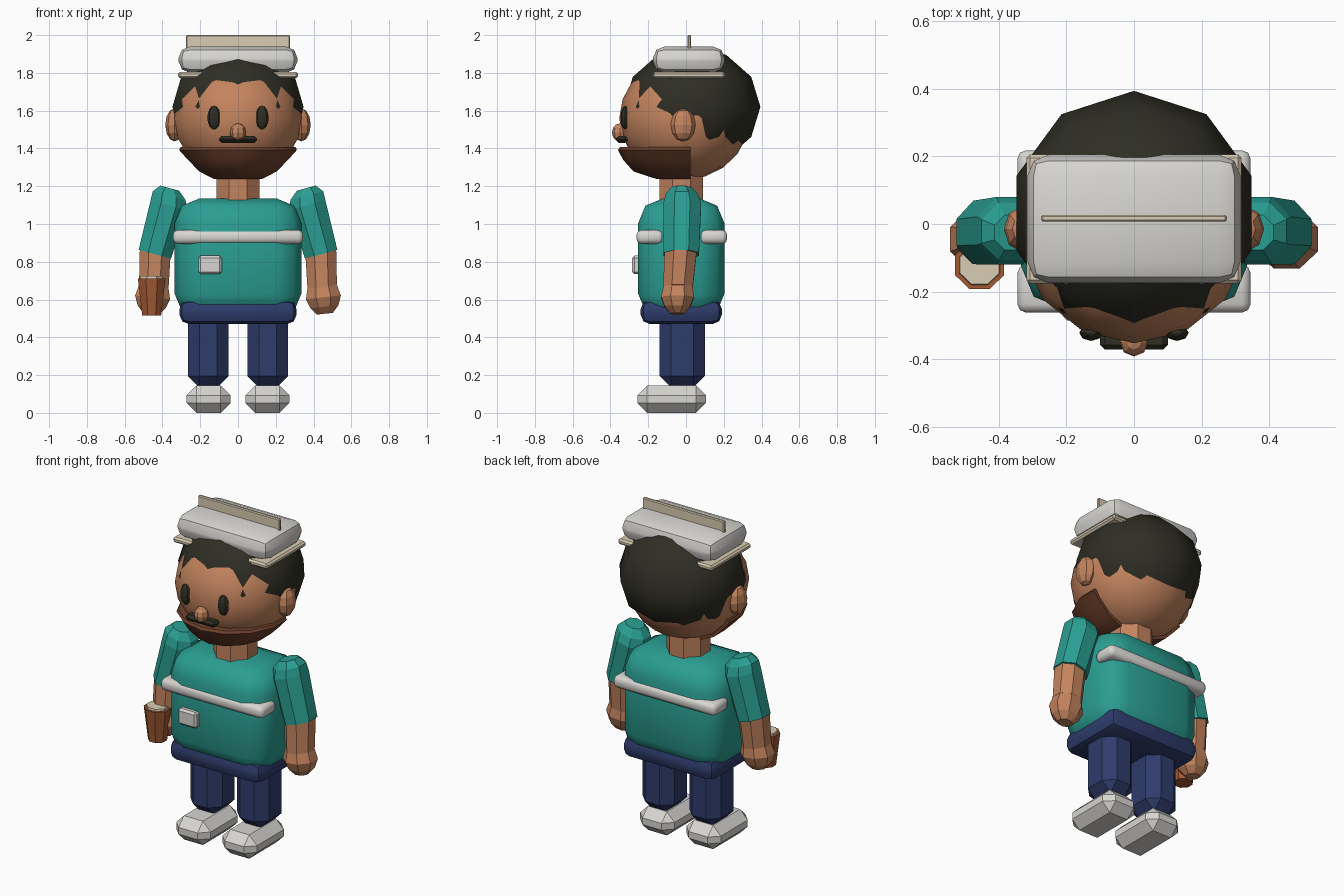
import bpy, bmesh, math

if "Cube" in bpy.data.objects:
    bpy.data.objects.remove(bpy.data.objects["Cube"])


def material(name, r, g, b):
    m = bpy.data.materials.new(name)
    lin = [((c / 255 + 0.055) / 1.055) ** 2.4 for c in (r, g, b)]
    m.diffuse_color = (*lin, 1)
    m.use_nodes = True
    m.node_tree.nodes["Principled BSDF"].inputs["Base Color"].default_value = m.diffuse_color
    return m


SKIN = material("skin", 196, 132, 94)
TEAL = material("teal shirt", 42, 158, 146)
NAVY = material("navy trousers", 46, 60, 108)
WHITE = material("soft white", 216, 214, 210)
TAN = material("cream tan", 217, 204, 178)
HAIR = material("dark hair", 47, 46, 36)
BEARD = material("brown beard", 112, 66, 44)
CUP = material("terracotta", 162, 90, 52)


def finish(name, bm, mat, smooth=None):
    bmesh.ops.remove_doubles(bm, verts=bm.verts, dist=0.0005)
    bmesh.ops.recalc_face_normals(bm, faces=bm.faces)
    me = bpy.data.meshes.new(name)
    bm.to_mesh(me)
    bm.free()
    me.materials.append(mat)
    if smooth:
        me.shade_smooth()
        me.set_sharp_from_angle(angle=math.radians(smooth))
    ob = bpy.data.objects.new(name, me)
    bpy.context.collection.objects.link(ob)
    return ob


def box(name, x, y, z, mat, bevel=0.0, segments=1, smooth=None):
    """Bevelled box from (min, max) ranges."""
    bm = bmesh.new()
    bmesh.ops.create_cube(bm, size=1)
    for v in bm.verts:
        v.co = [(a + b) / 2 + c * (b - a) for c, (a, b) in zip(v.co, (x, y, z))]
    if bevel:
        bmesh.ops.bevel(bm, geom=bm.edges[:], offset=bevel, segments=segments,
                        profile=0.5, affect='EDGES', clamp_overlap=True)
    return finish(name, bm, mat, smooth)


def loft(name, rings, sides, mat, flat=True, tilt=0.0, side=1, smooth=None, cut_y=None):
    """Skin over rings (x, y, z, rx, ry); flat puts a face, not a corner, in front."""
    bm = bmesh.new()
    t = math.radians(tilt)
    k = 1 / math.cos(math.pi / sides) if flat else 1
    loops = []
    for cx, cy, cz, rx, ry in rings:
        loop = []
        for i in range(sides):
            a = 2 * math.pi * (i + (0.5 if flat else 0)) / sides
            dx, dy = rx * k * math.sin(a), -ry * k * math.cos(a)
            loop.append(bm.verts.new((side * (cx + dx * math.cos(t)), cy + dy,
                                      cz + dx * math.sin(t))))
        loops.append(loop)
    for lo, hi in zip(loops, loops[1:]):
        for i in range(sides):
            j = (i + 1) % sides
            bm.faces.new((lo[i], lo[j], hi[j], hi[i]))
    bm.faces.new(loops[0])
    bm.faces.new(loops[-1])
    if cut_y is not None:
        cut = bmesh.ops.bisect_plane(bm, geom=bm.verts[:] + bm.edges[:] + bm.faces[:],
                                     plane_co=(0, cut_y, 0), plane_no=(0, 1, 0),
                                     clear_outer=True)
        edges = [e for e in cut["geom_cut"] if isinstance(e, bmesh.types.BMEdge)]
        bmesh.ops.holes_fill(bm, edges=edges)
    return finish(name, bm, mat, smooth)


def ellipsoid(name, c, r, sides, steps, mat, smooth=None, side=1):
    rings = []
    for i in range(steps + 1):
        a = math.pi * i / steps
        s = max(math.sin(a), 0.004)
        rings.append((c[0], c[1], c[2] - r[2] * math.cos(a), r[0] * s, r[1] * s))
    return loft(name, rings, sides, mat, flat=False, smooth=smooth, side=side)


def span(side, a, b):
    return (a, b) if side > 0 else (-b, -a)


# Limbs and paired head parts
for s, label in ((1, "left"), (-1, "right")):
    box(label + "_shoe", span(s, 0.04, 0.272), (-0.258, 0.105), (0, 0.145), WHITE, 0.052)
    box(label + "_leg", span(s, 0.05, 0.265), (-0.14, 0.10), (0.135, 0.54), NAVY, 0.06)
    loft(label + "_sleeve", [(0.44, -0.025, 0.84, 0.089, 0.094),
                             (0.368, -0.02, 1.10, 0.098, 0.10),
                             (0.364, -0.022, 1.15, 0.09, 0.085),
                             (0.362, -0.025, 1.19, 0.052, 0.052)],
         8, TEAL, tilt=15, side=s)
    loft(label + "_forearm", [(0.438, -0.028, 0.86, 0.083, 0.086),
                              (0.446, -0.042, 0.665, 0.079, 0.078)],
         8, SKIN, tilt=10, side=s)
    loft(label + "_hand", [(0.446, -0.042, 0.67, 0.078, 0.077),
                           (0.452, -0.045, 0.612, 0.093, 0.087),
                           (0.457, -0.045, 0.562, 0.075, 0.068),
                           (0.46, -0.045, 0.525, 0.042, 0.036)],
         8, SKIN, tilt=6, side=s)
    ellipsoid(label + "_ear", (0.335, -0.015, 1.525), (0.05, 0.066, 0.088), 8, 6, SKIN, side=s)
    ellipsoid(label + "_eye", (0.127, -0.322, 1.563), (0.035, 0.024, 0.062), 8, 8, HAIR, side=s)

# Trousers top, shirt and neck
box("waist", (-0.31, 0.31), (-0.24, 0.19), (0.47, 0.60), NAVY, 0.05, 2, 30)
box("torso", (-0.335, 0.335), (-0.253, 0.203), (0.50, 1.135), TEAL, 0.13, 2, 50)
loft("neck", [(0, -0.025, 1.08, 0.115, 0.115), (0, -0.025, 1.32, 0.115, 0.115)], 8, SKIN)

# Chest bands, front and back, sunk into the shirt
box("front_band", (-0.345, 0.345), (-0.262, -0.12), (0.895, 0.968), WHITE, 0.025, 2, 50)
box("back_band", (-0.345, 0.345), (0.075, 0.218), (0.895, 0.968), WHITE, 0.025, 2, 50)
box("badge", (-0.21, -0.085), (-0.285, -0.24), (0.735, 0.832), WHITE, 0.012)

# Head: offset hair shape meets the skull in a jagged hairline
ellipsoid("head", (0, -0.008, 1.56), (0.345, 0.345, 0.325), 14, 10, SKIN, 180)
ellipsoid("hair", (0, 0.032, 1.62), (0.365, 0.362, 0.318), 10, 6, HAIR, 180)
loft("beard", [(0, -0.025, 1.238, 0.13, 0.13), (0, -0.028, 1.278, 0.21, 0.25),
               (0, -0.028, 1.34, 0.272, 0.305), (0, -0.028, 1.392, 0.32, 0.332),
               (0, -0.028, 1.407, 0.312, 0.322)],
     14, BEARD, flat=False, smooth=40, cut_y=0.025)
ellipsoid("nose", (0, -0.35, 1.485), (0.042, 0.042, 0.048), 8, 6, SKIN)
box("moustache", (-0.10, 0.10), (-0.372, -0.31), (1.43, 1.465), HAIR, 0.014)

# Hat with brim and top fin
box("hat", (-0.315, 0.315), (-0.175, 0.205), (1.80, 1.94), WHITE, 0.062, 2, 30)
box("hat_brim", (-0.318, 0.318), (-0.176, 0.206), (1.772, 1.805), TAN, 0.01)
box("hat_fin", (-0.275, 0.275), (0.007, 0.027), (1.92, 2.0), TAN, 0.005)

# Cup with filling, held in the right hand
loft("cup", [(-0.457, -0.122, 0.515, 0.05, 0.05), (-0.457, -0.122, 0.712, 0.073, 0.07)],
     8, CUP)
loft("cup_filling", [(-0.457, -0.122, 0.70, 0.062, 0.06), (-0.457, -0.122, 0.724, 0.058, 0.056)],
     8, TAN)
